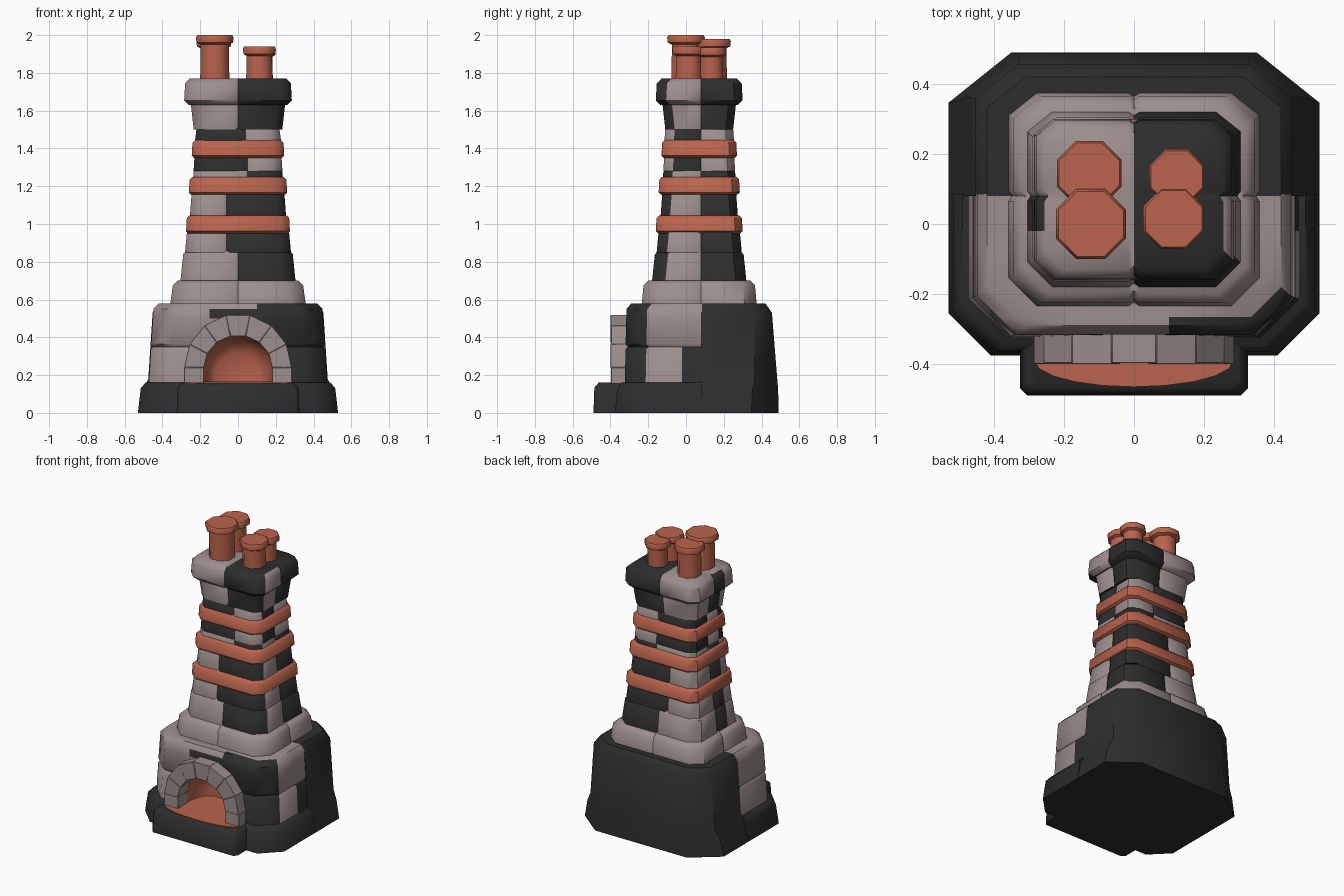
import bpy, bmesh, math
from mathutils import Vector

if "Cube" in bpy.data.objects:
    bpy.data.objects.remove(bpy.data.objects["Cube"])


def material(name, rgb):
    m = bpy.data.materials.new(name)
    m.diffuse_color = (*rgb, 1)
    m.use_nodes = True
    m.node_tree.nodes["Principled BSDF"].inputs["Base Color"].default_value = m.diffuse_color
    return m


LIGHT = material("light_stone", (0.335, 0.275, 0.265))
DARK = material("dark_stone", (0.027, 0.027, 0.027))
CLAY = material("terracotta", (0.49, 0.125, 0.073))
YC = 0.07  # centre of the stack in y


def finish(name, bm, mats):
    me = bpy.data.meshes.new(name)
    bm.to_mesh(me)
    bm.free()
    for m in mats:
        me.materials.append(m)
    ob = bpy.data.objects.new(name, me)
    bpy.context.collection.objects.link(ob)
    return ob


def loft(rings, cap_start=True):
    bm = bmesh.new()
    rows = [[bm.verts.new(p) for p in r] for r in rings]
    n = len(rows[0])
    for a, b in zip(rows, rows[1:]):
        for i in range(n):
            bm.faces.new((a[i], a[(i + 1) % n], b[(i + 1) % n], b[i]))
    if cap_start:
        bm.faces.new(rows[0][::-1])
    bm.faces.new(rows[-1])
    if cap_start:
        bmesh.ops.recalc_face_normals(bm, faces=bm.faces[:])
    return bm


def outline(z, hx, y0, y1, cf, cb):
    """Rectangle with chamfered front (cf) and back (cb) corners."""
    p = [(hx - cf, y0), (hx, y0 + cf)] if cf else [(hx, y0)]
    p += [(hx, y1 - cb * 0.8), (hx - cb, y1)] if cb else [(hx, y1)]
    p = p + [(-x, y) for x, y in reversed(p)]
    return [(x, y, z) for x, y in p]


def cut(bm, co, no):
    bmesh.ops.bisect_plane(bm, geom=bm.verts[:] + bm.edges[:] + bm.faces[:],
                           dist=1e-5, plane_co=co, plane_no=no)


def course(name, z0, z1, h0, h1, hy0, hy1, c, b, sx=0.0, flip=False, plain=None, low=0.0):
    """One ring of stones, grooved at the joints, coloured by block."""
    t = lambda z, hx, hy: outline(z, hx, YC - hy, YC + hy, c, c)
    bm = loft([t(z0, h0 - low, hy0 - low), t(z0 + max(low, 0.005), h0, hy0),
               t(z1 - b, h1, hy1), t(z1, h1 - b, hy1 - b)])
    if not plain or plain == LIGHT:
        g = 0.015
        for d in (-g, 0, g):
            cut(bm, (sx + d, 0, 0), (1, 0, 0))
            cut(bm, (0, 0.08 + d, 0), (0, 1, 0))
        cut(bm, (0, -0.02, 0), (0, 1, 0))
        bm.normal_update()
        for f in bm.faces:
            p, n = f.calc_center_median(), f.normal
            side = abs(n.x) > 2 * abs(n.y) and abs(n.z) < 0.9
            d = p.x > sx and not (side and p.y < 0.08)
            d = d or (p.x < 0 and side and -0.02 < p.y < 0.08)
            f.material_index = int(d != flip) if not plain else 0
        for v in bm.verts:
            if abs(v.co.x - sx) < 1e-4:
                v.co.y -= math.copysign(0.01, v.co.y - YC)
            elif abs(v.co.y - 0.08) < 1e-4:
                v.co.x -= math.copysign(0.01, v.co.x)
    return finish(name, bm, [plain] if plain else [LIGHT, DARK])


# base slab, hearth slab and the big rear rock
R = lambda rows: loft([outline(*r) for r in rows])
finish("base_front", R([(0, .53, -.375, .085, .12, 0), (.13, .515, -.365, .085, .12, 0),
                        (.16, .49, -.345, .085, .12, 0)]), [DARK])
finish("hearth_slab", R([(0, .325, -.49, -.25, .02, 0), (.135, .32, -.485, -.25, .02, 0),
                         (.156, .30, -.465, -.25, .02, 0)]), [DARK])
finish("rear_rock", R([(0, .53, .08, .49, 0, .18), (.12, .505, .08, .488, 0, .17),
                       (.18, .475, .08, .483, 0, .15), (.53, .452, .08, .455, 0, .12),
                       (.58, .42, .08, .42, 0, .11)]), [DARK])

# firebox body: two courses with a groove between them
bm = R([(.1, .475, -.325, .085, .11, 0), (.335, .462, -.32, .085, .11, 0),
        (.35, .45, -.308, .085, .11, 0), (.365, .46, -.32, .085, .11, 0),
        (.55, .448, -.315, .085, .11, 0), (.58, .42, -.29, .085, .11, 0)])
for co, no in (((0.02, 0, 0), (1, 0, 0)), ((0, -.02, 0), (0, 1, 0)), ((-.15, 0, 0), (1, 0, 0)),
               ((0, 0, .5), (0, 0, 1)), ((.1, 0, 0), (1, 0, 0)), ((0, -.265, 0), (0, 1, 0))):
    cut(bm, co, no)
bm.normal_update()
for f in bm.faces:
    p, n = f.calc_center_median(), f.normal
    if n.z > 0.9:
        f.material_index = int(p.x > .1 and p.y < -.265)
    elif n.x > 0.6 and abs(n.x) > 2 * abs(n.y):
        f.material_index = int(p.z < .35 and p.y > -.02)
    else:
        f.material_index = int(p.x > .02 or (-.15 < p.x < .02 and .5 < p.z < .55))
        if .02 < p.x < .1 and p.z > .55:
            f.material_index = 0
body = finish("firebox_body", bm, [LIGHT, DARK])


# arched opening: hidden cutter, clay liner, stone surround
def arch(rx, rz, y, zb, zc=0.24, n=9):
    pts = [(rx, y, zb)]
    pts += [(rx * math.cos(math.pi * i / n), y, zc + rz * math.sin(math.pi * i / n))
            for i in range(n + 1)]
    return pts + [(-rx, y, zb)]


cutter = finish("opening_cutter", loft([arch(.2, .19, -.5, .12), arch(.2, .19, -.09, .12)]), [CLAY])
cutter.hide_render = True
cutter.hide_viewport = True
mod = body.modifiers.new("opening", 'BOOLEAN')
mod.operation = 'DIFFERENCE'
mod.solver = 'EXACT'
mod.object = cutter

shrink = lambda s, y: [(x * s, y, .163 + (z - .163) * s) for x, _, z in arch(.183, .173, y, .163)]
bm = loft([shrink(1, -.36), shrink(1, -.24), shrink(.85, -.16), shrink(.6, -.12)], cap_start=False)
bmesh.ops.reverse_faces(bm, faces=bm.faces[:])
finish("firebox_liner", bm, [CLAY])

# wedge stones of the arch
bm = bmesh.new()
inner, outer = arch(.18, .17, 0, .15, n=7), arch(.285, .285, 0, .15, n=7)
for i in range(len(inner) - 1):
    quad = [Vector(p) for p in (inner[i], outer[i], outer[i + 1], inner[i + 1])]
    yf = -.40 if i % 2 else -.397
    lo = [bm.verts.new((q.x, yf, q.z)) for q in quad]
    hi = [bm.verts.new((q.x, -.29, q.z)) for q in quad]
    faces = [bm.faces.new(lo), bm.faces.new(hi[::-1])]
    faces += [bm.faces.new((lo[k], hi[k], hi[(k + 1) % 4], lo[(k + 1) % 4])) for k in range(4)]
bmesh.ops.recalc_face_normals(bm, faces=bm.faces[:])
ring = finish("arch_stones", bm, [LIGHT])
bev = ring.modifiers.new("soft_edges", 'BEVEL')
bev.width = 0.002
bev.segments = 1

# clay hearth floor, a curved apron in front of the opening
apron = lambda z: [(.285 * math.cos(math.pi * (1 + i / 10)),
                    -.39 + .075 * math.sin(math.pi * (1 + i / 10)), z) for i in range(11)] + \
                  [(.18, -.33, z), (-.18, -.33, z)]
finish("hearth_floor", loft([apron(.145), apron(.161)]), [CLAY])

# stone courses of the stack, bottom to top
course("shoulder_lower", .56, .70, .36, .345, .305, .295, .08, .025, plain=LIGHT)
course("shoulder_upper", .69, .86, .305, .29, .25, .235, .07, .02)
course("stack_course_1", .85, .97, .28, .27, .225, .215, .055, .01, sx=-.06)
course("stack_course_2", 1.03, 1.18, .255, .245, .205, .195, .05, .01, sx=-.06)
course("stack_course_3", 1.23, 1.285, .238, .235, .193, .19, .05, .008, sx=.05)
course("stack_course_4", 1.28, 1.37, .235, .23, .19, .185, .05, .01, sx=.05, flip=True)
course("stack_course_5", 1.42, 1.51, .23, .22, .185, .18, .05, .01, sx=.04, flip=True)
course("neck", 1.50, 1.65, .235, .25, .18, .195, .05, .01)
course("cap", 1.63, 1.77, .285, .28, .23, .225, .055, .025, low=.025)

# clay bands
for i, (z, hx, hy) in enumerate(((.95, .275, .23), (1.155, .26, .215), (1.35, .245, .20))):
    course(f"clay_band_{i + 1}", z, z + .095, hx, hx - .004, hy, hy - .004, .05, .014,
           plain=CLAY, low=.012)

# four chimney pots with flared rims
for name, x, y, r, rim, top in (("left_front", -.123, .0, .084, .108, 2.0),
                                ("left_back", -.128, .145, .078, .1, 1.98),
                                ("right_front", .113, .015, .076, .094, 1.94),
                                ("right_back", .122, .135, .068, .085, 1.935)):
    rows = ((r, 1.74), (r * .96, top - .05), (rim * .97, top - .04),
            (rim, top - .012), (rim * .93, top))
    circ = lambda rad, z: [(x + rad * math.cos(math.tau * (k + .5) / 8),
                            y + rad * math.sin(math.tau * (k + .5) / 8), z) for k in range(8)]
    finish("pot_" + name, loft([circ(a, z) for a, z in rows]), [CLAY])

# soft shading with crisp edges
for ob in bpy.data.objects:
    if not ob.hide_render:
        ob.select_set(True)
        bpy.context.view_layer.objects.active = ob
bpy.ops.object.shade_smooth_by_angle(angle=math.radians(46))
